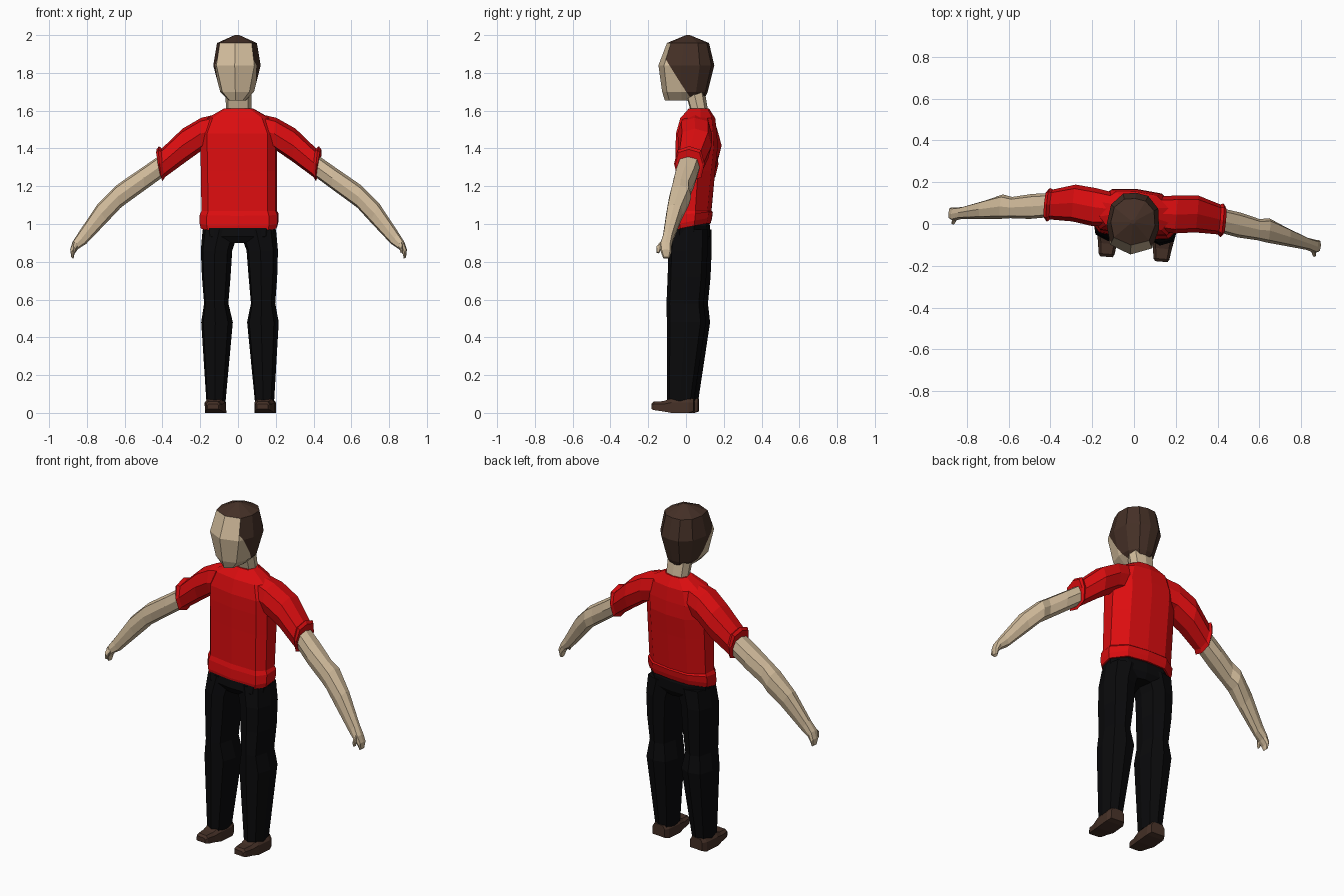
import bpy, bmesh, math
from mathutils import Vector, Matrix

if "Cube" in bpy.data.objects:
    bpy.data.objects.remove(bpy.data.objects["Cube"])

TURN = Matrix.Rotation(math.radians(-5.1), 3, 'Z')   # the figure stands slightly turned


def material(name, rgb):
    m = bpy.data.materials.new(name)
    m.diffuse_color = (*rgb, 1)
    m.use_nodes = True
    m.node_tree.nodes["Principled BSDF"].inputs["Base Color"].default_value = m.diffuse_color
    return m


RED = material("red_cloth", (0.72, 0.004, 0.005))
SKIN = material("skin", (0.64, 0.50, 0.33))
BLACK = material("black_cloth", (0.003, 0.003, 0.0035))
BROWN = material("dark_brown", (0.060, 0.030, 0.020))

# Cross-sections as (across, along) fractions
OCTAGON = [(0, -1), (.78, -.78), (1, 0), (.78, .78), (0, 1), (-.78, .78), (-1, 0), (-.78, -.78)]


def mirrored(half):
    return half + [(-x, y) for x, y in half[-2:0:-1]]


TORSO = mirrored([(0, -1), (.8, -.88), (1, -.45), (1, .3), (.6, .9), (0, 1)])
HEAD = mirrored([(0, -1), (.8, -.74), (1, -.1), (.9, .55), (.48, .93), (0, 1)])


def loft(rings):
    """Skin a list of equal-length point rings and cap both ends."""
    bm = bmesh.new()
    vs = [[bm.verts.new(p) for p in r] for r in rings]
    n = len(vs[0])
    for a, b in zip(vs, vs[1:]):
        for i in range(n):
            j = (i + 1) % n
            bm.faces.new((a[i], a[j], b[j], b[i]))
    bm.faces.new(vs[0])
    bm.faces.new(vs[-1])
    bmesh.ops.recalc_face_normals(bm, faces=bm.faces)
    return bm


def finish(name, bm, *mats):
    for v in bm.verts:
        v.co.x += 0.014 - 0.01 * v.co.z      # slight sideways lean
        v.co = TURN @ v.co
    bmesh.ops.recalc_face_normals(bm, faces=bm.faces)
    me = bpy.data.meshes.new(name)
    bm.to_mesh(me)
    bm.free()
    for m in mats:
        me.materials.append(m)
    ob = bpy.data.objects.new(name, me)
    bpy.context.collection.objects.link(ob)
    return ob


def level_ring(shape, z, x0, x1, y0, y1, tilt=0):
    """Horizontal ring filling the box x0..x1, y0..y1."""
    pts = []
    for u, v in shape:
        y = (y0 + y1) / 2 + v * (y1 - y0) / 2
        pts.append(Vector(((x0 + x1) / 2 + u * (x1 - x0) / 2, y, z + tilt * y)))
    return pts


def limb_ring(side, xt, zt, xb, zb, y0, y1):
    """Upright ring between a top point and a bottom point."""
    return [Vector((side * ((xt + xb) / 2 + v * (xt - xb) / 2),
                    (y0 + y1) / 2 + u * (y1 - y0) / 2,
                    (zt + zb) / 2 + v * (zt - zb) / 2)) for u, v in OCTAGON]


# Shirt body with flared hem
shirt = [(.978, .200, -.066, .130, .2), (1.005, .207, -.070, .138, .2),
         (1.05, .206, -.066, .142, .1), (1.07, .197, -.058, .135, 0),
         (1.28, .199, -.055, .155, 0), (1.40, .200, -.055, .168, 0),
         (1.48, .200, -.052, .165, 0), (1.56, .165, -.030, .155, 0),
         (1.612, .075, .015, .122, 0)]
finish("shirt", loft([level_ring(TORSO, z, -w, w, a, b, t) for z, w, a, b, t in shirt]), RED)

# Hips
hips = [(.90, .07, -.06, .11), (.935, .185, -.076, .128), (.99, .192, -.066, .128),
        (1.03, .17, -.04, .11)]
finish("hips", loft([level_ring(TORSO, z, -w, w, a, b) for z, w, a, b in hips]), BLACK)

# Neck
finish("neck", loft([level_ring(OCTAGON, 1.58, -.066, .066, .03, .12),
                     level_ring(OCTAGON, 1.70, -.070, .070, -.005, .10)]), SKIN)

# Head: hair and face split by a slanted hairline
head = [(1.655, .045, -.113, .095), (1.70, .090, -.127, .115), (1.84, .126, -.147, .150),
        (1.958, .106, -.102, .122), (2.0, .012, .0, .02)]
bm = loft([level_ring(HEAD, z, -w, w, a, b) for z, w, a, b in head])
point, normal = Vector((0, -.11, 1.89)), Vector((0, -.24, -.15)).normalized()
front = [f for f in bm.faces if f.normal.y < -.6 and f.calc_center_median().z < 1.958]
rest = [f for f in bm.faces if f not in front]
for f in front:
    f.material_index = 1
geom = rest + list({e for f in rest for e in f.edges}) + list({v for f in rest for v in f.verts})
bmesh.ops.bisect_plane(bm, geom=geom, plane_co=point, plane_no=normal)
for f in bm.faces:
    c = f.calc_center_median()
    if c.z < 1.95 and normal.dot(c - point) > 0:
        f.material_index = 1
finish("head", bm, BROWN, SKIN)

# Limb tables: top x, top z, bottom x, bottom z, front y, back y
SLEEVE = [(.10, 1.585, .10, 1.42, -.020, .140), (.20, 1.562, .19, 1.395, -.028, .155),
          (.30, 1.505, .29, 1.325, -.014, .163), (.41, 1.400, .395, 1.248, -.014, .130),
          (.425, 1.412, .408, 1.226, -.026, .136), (.438, 1.395, .413, 1.245, -.018, .126)]
ARM = [(.39, 1.385, .39, 1.26, 0, .115), (.50, 1.308, .50, 1.18, -.020, .100),
       (.60, 1.24, .59, 1.115, -.025, .077), (.65, 1.205, .63, 1.085, -.032, .085),
       (.75, 1.105, .70, 1.010, -.040, .048), (.85, .955, .81, .895, -.050, .008)]
HAND = [ARM[-1], (.882, .905, .852, .868, -.062, .002), (.895, .865, .872, .842, -.055, .002),
        (.890, .826, .878, .816, -.042, -.008)]
THUMB = [(.870, .910, .850, .885, -.060, -.035), (.876, .885, .860, .865, -.080, -.055),
         (.876, .852, .866, .845, -.078, -.062)]
# Leg table: z, inner x, outer x, front y, back y
LEG = [(.97, .0, .195, -.068, .126), (.86, .038, .205, -.082, .126), (.72, .048, .200, -.086, .120),
       (.58, .060, .189, -.092, .106), (.48, .038, .206, -.090, .118), (.06, .078, .180, -.088, .054)]
# Shoe table: y, half width, bottom z, top z
SHOE = [(.056, .042, .008, .075), (.03, .053, 0, .078), (-.06, .053, 0, .078),
        (-.105, .045, .008, .062), (-.155, .038, .015, .060), (-.168, .030, .02, .048)]

for side, tag in ((-1, "left"), (1, "right")):
    for part, table, mat in (("sleeve", SLEEVE, RED), ("arm", ARM, SKIN),
                             ("hand", HAND, SKIN), ("thumb", THUMB, SKIN)):
        finish(f"{tag}_{part}", loft([limb_ring(side, *row) for row in table]), mat)
    finish(f"{tag}_trouser_leg",
           loft([level_ring(OCTAGON, z, side * a, side * b, f, k) for z, a, b, f, k in LEG]), BLACK)
    # Shoe with a chamfered top
    rings = []
    for y, w, z0, z1 in SHOE:
        zm = z0 + .7 * (z1 - z0)
        rings.append([Vector((side * .132 + x, y, z)) for x, z in
                      ((-w, z0), (w, z0), (w, zm), (.7 * w, z1), (-.7 * w, z1), (-w, zm))])
    finish(f"{tag}_shoe", loft(rings), BROWN)
